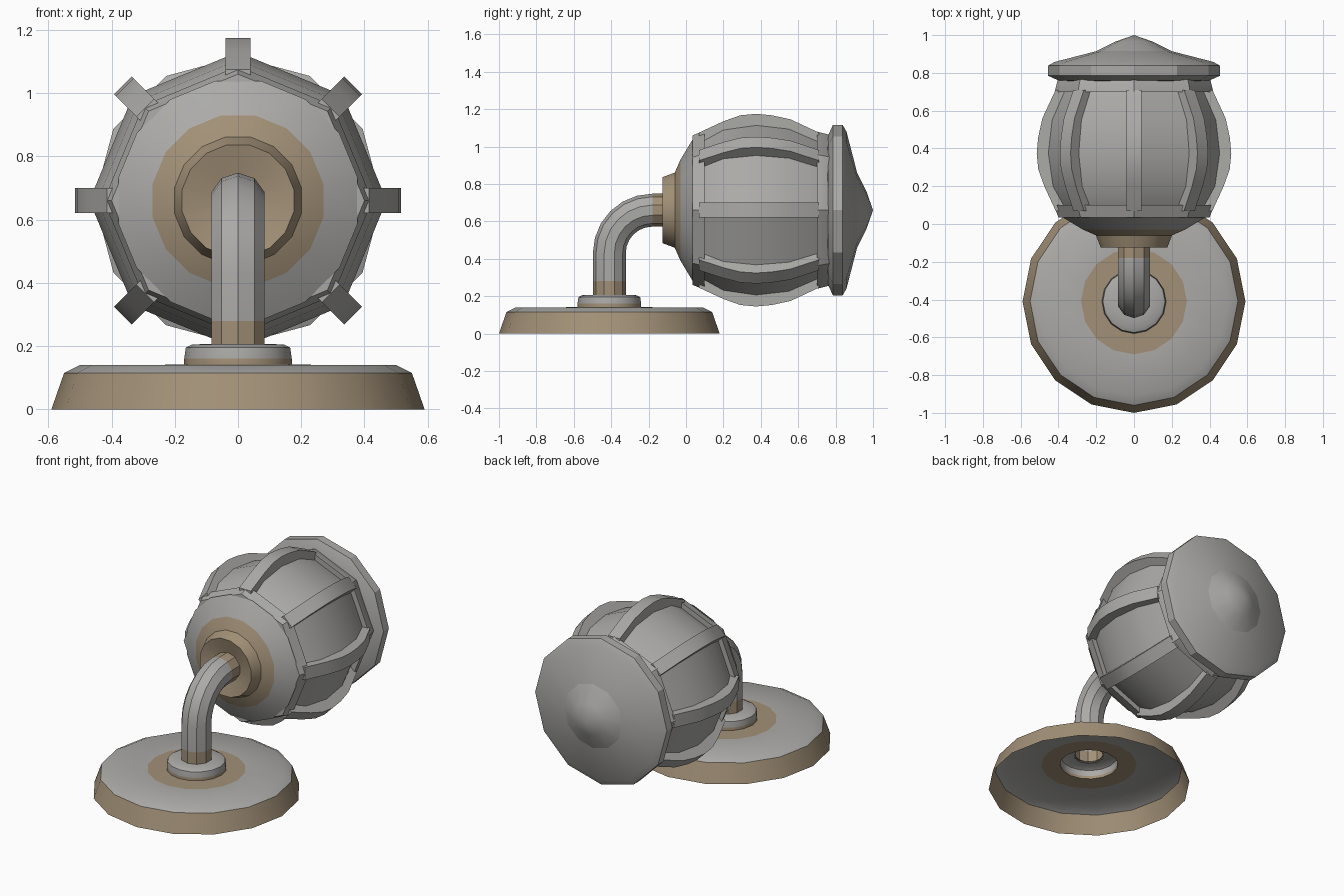
import bpy
import bmesh
from math import sin, cos, pi, radians
from mathutils import Matrix, Vector

cube = bpy.data.objects.get("Cube")
if cube:
    bpy.data.objects.remove(cube, do_unlink=True)


def material(name, color):
    m = bpy.data.materials.new(name)
    m.use_nodes = True
    m.diffuse_color = color
    m.node_tree.nodes["Principled BSDF"].inputs["Base Color"].default_value = color
    return m


MATERIALS = [material("weathered grey", (0.41, 0.405, 0.39, 1)),
             material("dull bronze", (0.36, 0.28, 0.185, 1))]
GREY, BRONZE = 0, 1


def finish(name, bm, matrix):
    bmesh.ops.remove_doubles(bm, verts=bm.verts, dist=0.0005)
    bm.transform(matrix)
    mesh = bpy.data.meshes.new(name)
    bm.to_mesh(mesh)
    bm.free()
    for m in MATERIALS:
        mesh.materials.append(m)
    obj = bpy.data.objects.new(name, mesh)
    bpy.context.collection.objects.link(obj)
    bpy.ops.object.select_all(action="DESELECT")
    obj.select_set(True)
    bpy.context.view_layer.objects.active = obj
    bpy.ops.object.shade_smooth_by_angle(angle=radians(28))
    return obj


def skin(name, rings, bronze=(), matrix=Matrix(), caps=False):
    """Join closed rings of points; the listed bands become bronze."""
    bm = bmesh.new()
    loops = [[bm.verts.new(p) for p in ring] for ring in rings]
    n = len(loops[0])
    for j, (low, high) in enumerate(zip(loops, loops[1:])):
        for i in range(n):
            k = (i + 1) % n
            face = bm.faces.new((low[i], low[k], high[k], high[i]))
            face.material_index = BRONZE if j in bronze else GREY
    if caps:
        bm.faces.new(loops[0][::-1])
        bm.faces.new(loops[-1])
    return finish(name, bm, matrix)


def revolve(name, profile, sides, bronze=(), matrix=Matrix(), flat=False):
    turn = pi / sides if flat else 0
    rings = [[(r * cos(turn + 2 * pi * i / sides), r * sin(turn + 2 * pi * i / sides), h)
              for i in range(sides)] for r, h in profile]
    return skin(name, rings, bronze, matrix)


# Wall plate: open shell with a raised collar
BASE_Y = -0.41
AXIS_Z = 0.66
stand = Matrix.Translation((0, BASE_Y, 0))
revolve("base_plate", [(0.59, 0), (0.55, 0.115), (0.5, 0.14), (0.28, 0.14), (0.17, 0.142)],
        16, bronze=(0, 3), matrix=stand)
revolve("base_collar", [(0.17, 0.142), (0.17, 0.16), (0.165, 0.195), (0.145, 0.205), (0.08, 0.207)],
        16, bronze=(0,), matrix=stand)

# Bent pipe: straight riser, quarter bend, short bronze end
BEND = 0.23
PIPE_R = 0.088
path = [(BASE_Y, 0.2, 0), (BASE_Y, 0.28, 0)]
for i in range(7):
    a = pi / 2 * i / 6
    path.append((BASE_Y + BEND * (1 - cos(a)), AXIS_Z - BEND * (1 - sin(a)), a))
path.append((-0.09, AXIS_Z, pi / 2))
pipe_rings = []
for y, z, tilt in path:
    ring = []
    for i in range(10):
        a = 2 * pi * (i + 0.5) / 10
        side = PIPE_R * sin(a)
        ring.append((PIPE_R * cos(a), y + side * cos(tilt), z - side * sin(tilt)))
    pipe_rings.append(ring)
skin("bent_pipe", pipe_rings, bronze=(0, len(path) - 2))

# Lantern lies along +y
lantern = Matrix.Translation((0, 0, AXIS_Z)) @ Matrix.Rotation(-pi / 2, 4, "X")

# Socket and front dome
revolve("lantern_socket", [(0.06, -0.095), (0.18, -0.125), (0.205, -0.06), (0.275, -0.03), (0.385, 0.035)],
        16, bronze=(0, 1, 2), matrix=lantern, flat=True)

# Eight-sided body: end frames with recessed bulging panels between them
revolve("lantern_body",
        [(0.3, 0.03), (0.4, 0.035), (0.425, 0.1), (0.39, 0.1), (0.445, 0.2), (0.47, 0.375),
         (0.45, 0.55), (0.385, 0.7), (0.42, 0.7), (0.405, 0.76), (0.38, 0.79)],
        8, matrix=lantern)

# Curved ribs along the eight corners
RIB = [(0.415, 0.07), (0.475, 0.2), (0.507, 0.29), (0.515, 0.375), (0.507, 0.46), (0.485, 0.56), (0.415, 0.71)]
HALF = 0.04
for i in range(8):
    rings = [[(r - 0.1, -HALF, h), (r, -HALF, h), (r, HALF, h), (r - 0.1, HALF, h)] for r, h in RIB]
    skin(f"lantern_rib_{i + 1}", rings, caps=True,
         matrix=lantern @ Matrix.Rotation(2 * pi * i / 8, 4, "Z"))

# Rear cap with a pointed finial
revolve("rear_cap", [(0.36, 0.755), (0.4, 0.76), (0.455, 0.785), (0.455, 0.838), (0.42, 0.858), (0.2, 0.915)],
        12, matrix=lantern)
revolve("rear_finial", [(0.2, 0.915), (0.1, 0.965), (0, 1.0)], 12, matrix=lantern)
